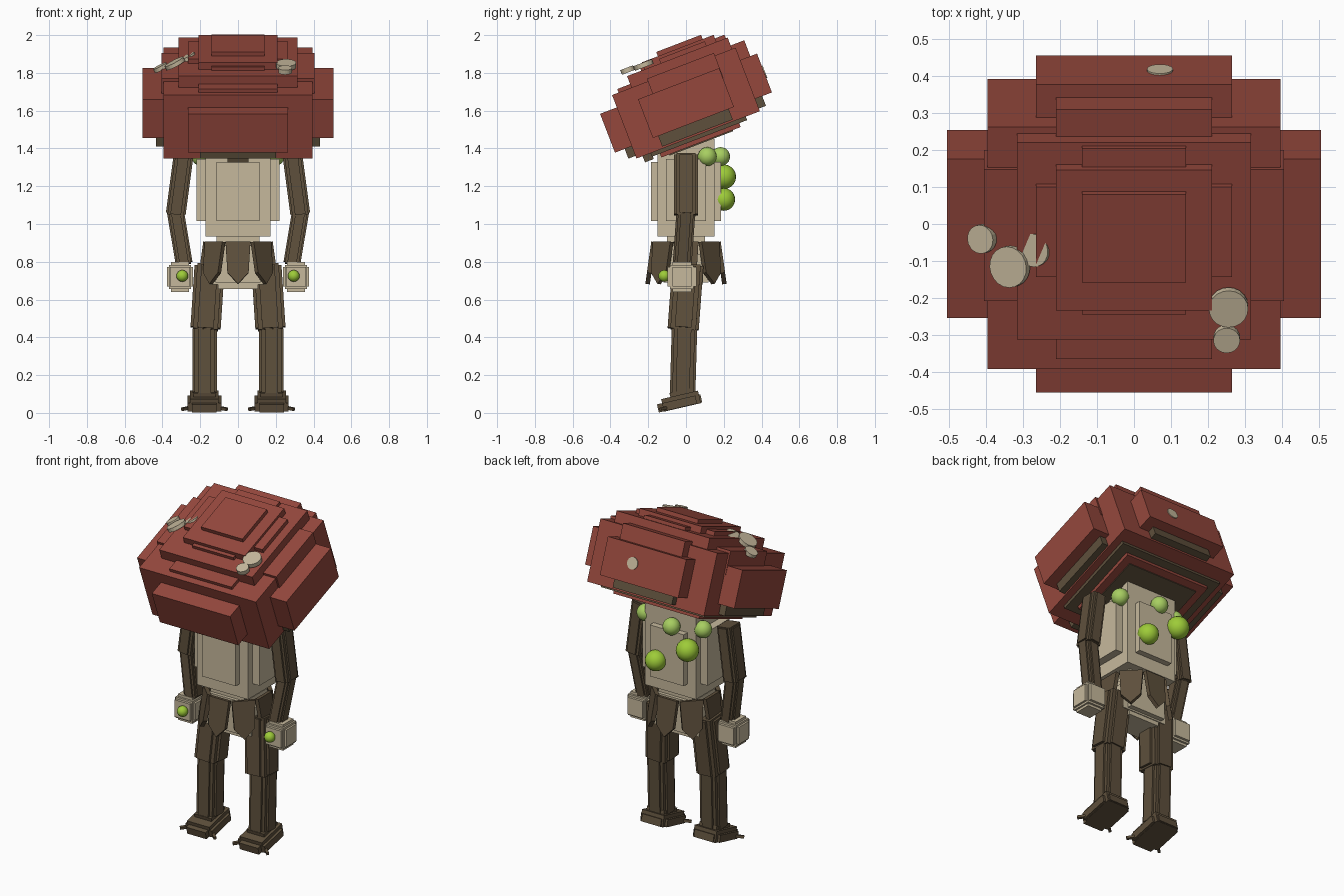
import bpy, bmesh, math
from mathutils import Matrix, Vector

if "Cube" in bpy.data.objects:
    bpy.data.objects.remove(bpy.data.objects["Cube"])


def material(name, rgb):
    m = bpy.data.materials.new(name)
    m.diffuse_color = (*rgb, 1)
    m.use_nodes = True
    m.node_tree.nodes["Principled BSDF"].inputs["Base Color"].default_value = m.diffuse_color
    return m


RED = material("cap red", (0.300, 0.064, 0.046))
CREAM = material("stalk cream", (0.565, 0.485, 0.335))
BROWN = material("bark brown", (0.112, 0.080, 0.045))
GREEN = material("spore green", (0.340, 0.600, 0.040))
PALE = material("pale green", (0.390, 0.620, 0.120))


def finish(bm, name, mat, matrix=Matrix(), smooth=False):
    me = bpy.data.meshes.new(name)
    bmesh.ops.recalc_face_normals(bm, faces=bm.faces)
    bm.transform(matrix)
    for f in bm.faces:
        f.smooth = smooth
    bm.to_mesh(me)
    bm.free()
    ob = bpy.data.objects.new(name, me)
    ob.data.materials.append(mat)
    bpy.context.collection.objects.link(ob)
    return ob


def boxes(name, mat, items, matrix=Matrix()):
    """One object from several (centre, half sizes) boxes."""
    bm = bmesh.new()
    for c, h in items:
        bmesh.ops.create_cube(bm, size=2, matrix=Matrix.Translation(c) @ Matrix.Diagonal((*h, 1)))
    return finish(bm, name, mat, matrix)


def ball(name, mat, pos, r):
    bm = bmesh.new()
    bmesh.ops.create_uvsphere(bm, u_segments=20, v_segments=12, radius=r)
    finish(bm, name, mat, Matrix.Translation(pos), True)


def disc(name, pos, r, depth, rot):
    bm = bmesh.new()
    bmesh.ops.create_cone(bm, cap_ends=True, segments=20, radius1=r, radius2=r, depth=depth)
    finish(bm, name, CREAM, Matrix.Translation(pos) @ rot)


def limb(name, a, b, w, d):
    """Ribbed bark limb: crossed slabs of different lengths from a to b."""
    a, b = Vector(a), Vector(b)
    half = (b - a).length / 2
    rot = Vector((0, 0, 1)).rotation_difference(a - b).to_matrix().to_4x4()
    o = (0, 0, 0)
    boxes(name, BROWN, [(o, (w * .5, d * .27, half * .97)), (o, (w * .27, d * .5, half)),
                        (o, (w * .41, d * .41, half * 1.03))],
          Matrix.Translation((a + b) / 2) @ rot)


# Cap: stacked crossing slabs, tilted forward
TILT = Matrix.Rotation(math.radians(21), 4, 'X')
CAP = Matrix.Translation((0, 0, 1.64)) @ TILT


def tier(name, hx, y, hy, z0, z1, mat=RED):
    boxes(name, mat, [((0, y, (z0 + z1) / 2), (hx, hy, (z1 - z0) / 2))], CAP)


tier("cap_long_slab", .265, 0, .445, -.11, .11)
tier("cap_core", .395, 0, .35, -.18, .18)
tier("cap_wide_slab", .505, 0, .23, -.11, .11)
tier("cap_tier_wide", .405, .043, .19, .05, .195)
tier("cap_tier_long", .21, .047, .36, .05, .2)
tier("cap_tier_square", .315, .045, .285, .1, .245)
tier("cap_crown_wide", .265, .08, .13, .2, .27)
tier("cap_crown_long", .14, .08, .24, .2, .265)
tier("cap_crown_square", .21, .063, .203, .2, .285)
tier("cap_button", .14, .077, .127, .25, .309)

# Gills under the cap
tier("gill_wide", .435, 0, .2, -.17, -.1, BROWN)
tier("gill_long", .2, 0, .39, -.165, -.1, BROWN)
tier("gill_square", .35, 0, .27, -.2, -.15, BROWN)
tier("gill_rim", .29, 0, .225, -.222, -.15)
tier("gill_middle", .24, 0, .18, -.228, -.2, BROWN)
tier("gill_nub", .055, -.29, .025, -.215, -.17, BROWN)

# Pale spots on the cap
LEFT = Matrix.Rotation(math.radians(-28), 4, 'Y') @ Matrix.Rotation(math.radians(8), 4, 'X')
disc("spot_right_large", (.255, -.225, 1.842), .053, .026, TILT)
disc("spot_right_small", (.25, -.31, 1.815), .036, .026, TILT)
disc("spot_left_large", (-.335, -.115, 1.85), .056, .022, LEFT)
disc("spot_left_small", (-.41, -.04, 1.828), .039, .022, LEFT)
disc("spot_left_inner", (-.268, -.07, 1.88), .045, .02, LEFT)
disc("spot_back", CAP @ Vector((.07, .443, .005)), .035, .014, TILT @ Matrix.Rotation(math.pi / 2, 4, 'X'))

# Torso with raised panels, waist and pelvis
boxes("torso", CREAM, [((0, 0, 1.193), (.172, .15, .258)),
                       ((0, 0, 1.172), (.115, .186, .157)),
                       ((0, 0, 1.18), (.22, .105, .165))])
boxes("waist", CREAM, [((0, 0, .91), (.115, .1, .05))])
boxes("pelvis", CREAM, [((0, 0, .79), (.12, .12, .1)), ((0, 0, .76), (.15, .09, .08)),
                        ((0, 0, .70), (.105, .085, .045))])

# Skirt of pointed leaves, flaring outwards
OUTLINE = [(-.066, 0), (.066, 0), (.056, -.165), (0, -.225), (-.056, -.165)]
for i in range(8):
    bm = bmesh.new()
    face = bm.faces.new([bm.verts.new((x, -.012, z)) for x, z in OUTLINE])
    ext = bmesh.ops.extrude_face_region(bm, geom=[face])
    bmesh.ops.translate(bm, vec=(0, .024, 0), verts=[v for v in ext['geom'] if isinstance(v, bmesh.types.BMVert)])
    m = (Matrix.Rotation(i * math.pi / 4, 4, 'Z') @ Matrix.Translation((0, -.172, .905))
         @ Matrix.Rotation(math.radians(-8), 4, 'X'))
    finish(bm, "skirt_leaf", BROWN, m)

for s, side in ((-1, "left"), (1, "right")):
    # Arm
    limb(side + "_upper_arm", (s * .288, 0, 1.365), (s * .33, 0, 1.05), .105, .125)
    limb(side + "_forearm", (s * .332, 0, 1.07), (s * .285, -.02, .79), .09, .1)
    # Hand with a glowing palm bead
    boxes(side + "_hand", CREAM, [((0, 0, 0), (.07, .05, .052)), ((0, 0, 0), (.052, .077, .052)),
                                  ((0, 0, 0), (.048, .05, .079)), ((0, 0, 0), (.058, .062, .064))],
          Matrix.Translation((s * .307, -.022, .72)))
    ball(side + "_hand_bead", GREEN, (s * .295, -.115, .725), .031)
    # Leg
    limb(side + "_thigh", (s * .15, .01, .78), (s * .172, -.015, .445), .16, .165)
    limb(side + "_shin", (s * .177, -.008, .45), (s * .177, -.018, .10), .13, .135)
    # Foot with two splayed toes
    foot = Matrix.Translation((s * .178, -.035, .055)) @ Matrix.Rotation(math.radians(13), 4, 'X')
    boxes(side + "_foot", BROWN, [((0, 0, -.005), (.09, .09, .022)), ((0, 0, -.005), (.065, .118, .022)),
                                  ((0, .01, .005), (.075, .1, .034)), ((0, .025, .03), (.058, .065, .03))], foot)
    for t in (-1, 1):
        boxes(side + "_toe", BROWN, [((0, -.125, -.012), (.008, .035, .008))],
              foot @ Matrix.Rotation(t * math.radians(48), 4, 'Z'))

# Spore balls on the back
for pos, r in (((.065, .2, 1.13), .06), ((-.15, .2, 1.25), .065)):
    ball("spore_large", GREEN, pos, r)
for x, y in ((-.195, .113), (-.03, .183), (.195, .113)):
    ball("spore_small", PALE, (x, y, 1.357), .05)
